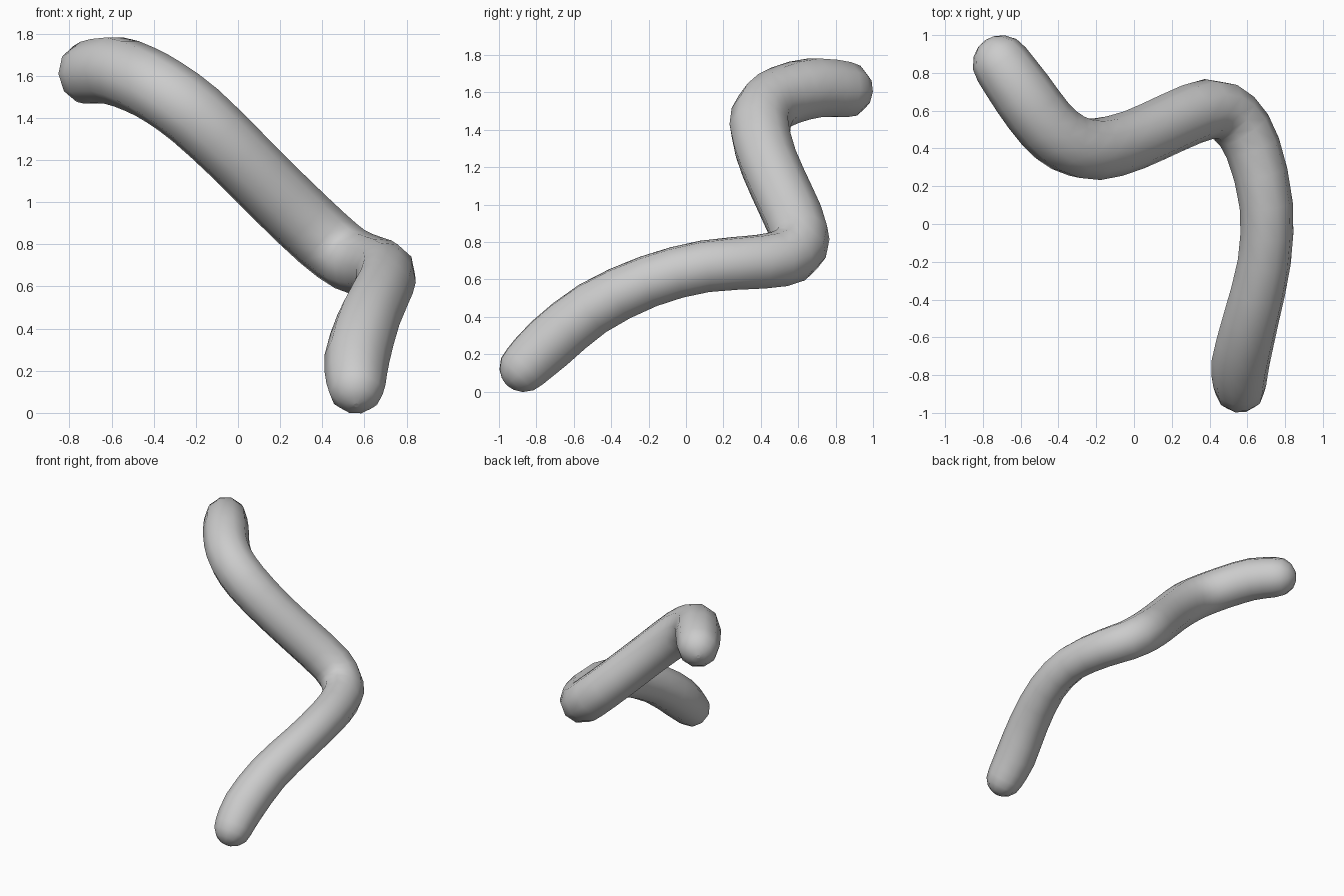
import bpy, math
from mathutils import Vector

if "Cube" in bpy.data.objects:
    bpy.data.objects.remove(bpy.data.objects["Cube"])

# centre line of the bent tube: x, y, z, radius
PATH = [(-0.70, 0.845, 1.615, 0.155), (-0.59, 0.69, 1.625, 0.165), (-0.47, 0.53, 1.585, 0.165),
        (-0.35, 0.43, 1.52, 0.165), (-0.20, 0.395, 1.41, 0.165), (0.00, 0.445, 1.22, 0.16),
        (0.20, 0.535, 1.02, 0.16), (0.40, 0.61, 0.83, 0.16), (0.53, 0.56, 0.73, 0.155),
        (0.63, 0.40, 0.695, 0.148), (0.70, 0.10, 0.67, 0.142), (0.69, -0.20, 0.59, 0.142),
        (0.62, -0.50, 0.445, 0.15), (0.565, -0.73, 0.26, 0.155), (0.56, -0.86, 0.135, 0.14)]
points = [Vector(p) for p in PATH]


def catmull(a, b, c, d, t):
    return 0.5 * (2 * b + (c - a) * t + (2 * a - 5 * b + 4 * c - d) * t * t
                  + (3 * b - a - 3 * c + d) * t ** 3)


def round_end(end, inner):
    """Shrinking rings that form a rounded cap beyond an end point."""
    direction = (end.xyz - inner.xyz).normalized()
    rings = []
    for deg in (25, 50, 70, 85):
        a = math.radians(deg)
        pos = end.xyz + direction * end.w * math.sin(a)
        rings.append(Vector((*pos, end.w * math.cos(a))))
    return rings


# smooth the path, then add the rounded ends
smooth = []
for i in range(len(points) - 1):
    a, b = points[max(i - 1, 0)], points[i]
    c, d = points[i + 1], points[min(i + 2, len(points) - 1)]
    smooth += [catmull(a, b, c, d, t) for t in (0, 0.5)]
smooth.append(points[-1])
rings = round_end(smooth[0], smooth[1])[::-1] + smooth + round_end(smooth[-1], smooth[-2])

# tube swept along the path
curve = bpy.data.curves.new("bent_tube", "CURVE")
curve.dimensions = "3D"
curve.bevel_depth = 1.0
curve.bevel_resolution = 3
curve.use_fill_caps = True
spline = curve.splines.new("POLY")
spline.points.add(len(rings) - 1)
for p, r in zip(spline.points, rings):
    p.co = (r.x, r.y, r.z, 1)
    p.radius = r.w
spline.use_smooth = True
tube = bpy.data.objects.new("bent_tube", curve)
bpy.context.collection.objects.link(tube)
